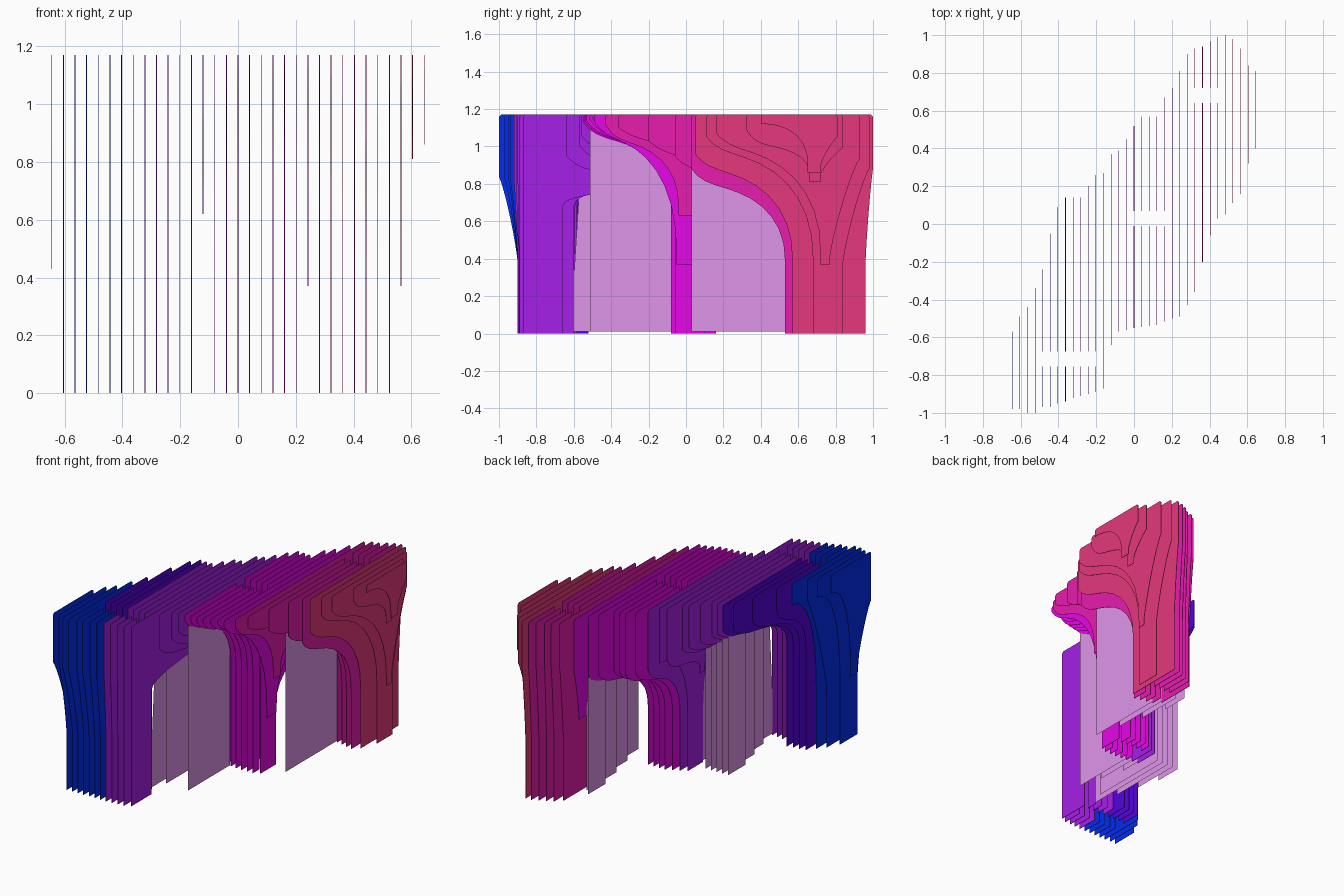
import bpy, bmesh, math

if "Cube" in bpy.data.objects:
    bpy.data.objects.remove(bpy.data.objects["Cube"])

TOP, STEP, THICK = 1.17, 0.0403, 0.003

# Plan extents of the 33 ribs, left to right
FRONT = [-.98, -.98, -1, -1, -.97, -.97, -.95, -.94, -.92, -.91, -.90, -.89, -.87, -.64, -.57, -.56,
         -.55, -.545, -.54, -.535, -.515, -.50, -.49, -.43, -.36, -.20, -.06, .03, .05, .11, .16, .32, .40]
BACK = [-.57, -.49, -.44, -.34, -.24, -.05, .09, .14, .14, .14, .20, .26, .27, .37, .39, .45,
        .52, .57, .57, .57, .67, .72, .81, .90, .93, .94, .97, .99, 1, .98, .93, .84, .81]

# Height of the underside at each rib's front and back tip, keyed by rib number
FRONT_TIP = [(-16, .85), (-4, .8), (-3, .95), (-1, 1.06), (0, 1.13), (5, 1.15), (8, 1.1), (9, 1.03),
             (10, .95), (11, .88), (12, .96), (13, 1.05), (16, 1.12)]
BACK_TIP = [(-16, 1.05), (-9, 1.0), (-5, .9), (-1, .78), (5, .78), (7, .88), (13, .88), (16, 1.05)]

# Legs: (rib number, front edge, back edge, bottom height)
LEGS = [
    [(-16, -.84, -.77, .43), (-15, -.90, -.72, 0), (-14, -.90, -.64, 0), (-12, -.90, -.54, 0),
     (-9, -.90, -.52, 0), (-8, -.90, -.58, 0), (-5, -.89, -.60, 0), (-4, -.87, -.66, 0)],
    [(-3, -.02, .03, .62), (-2, -.06, .10, 0), (1, -.08, .16, 0), (4, -.08, .16, 0),
     (5, -.06, .10, 0), (6, -.05, .05, .37), (7, -.04, .03, .63)],
    [(6, .68, .76, .5), (7, .60, .86, 0), (8, .56, .90, 0), (11, .53, .96, 0), (12, .57, .96, 0),
     (13, .68, .84, 0), (14, .72, .77, .37), (15, .66, .72, .81), (16, .65, .72, .86)],
]
# Column slots: (first rib, last rib, front edge, back edge)
SLOTS = [(-12, -5, -.755, -.675), (0, 4, -.01, .07), (8, 11, .64, .72)]
# Pale panels stepping back under the arches: rib number -> (front edge, back edge)
INFILL = {-8: (-.15, .03), -7: (-.30, .03), -6: (-.45, .03), -5: (-.60, .03), -4: (-.512, .03),
          -2: (-.20, -.06), -1: (-.36, -.07), 0: (-.512, -.08),
          5: (.54, .72), 6: (.37, .68), 7: (.20, .60), 8: (.03, .56)}


def material(name, rgb):
    m = bpy.data.materials.new(name)
    m.diffuse_color = (*rgb, 1)
    m.use_nodes = True
    m.node_tree.nodes["Principled BSDF"].inputs["Base Color"].default_value = m.diffuse_color
    return m


BLUE = material("blue", (.001, .025, .85))
INDIGO = material("indigo", (.09, .001, .7))
PURPLE = material("purple", (.38, .014, .8))
MAGENTA = material("magenta", (.8, .002, .8))
ROSE = material("rose", (.8, .012, .42))
CRIMSON = material("crimson", (.78, .04, .2))
LILAC = material("lilac", (.74, .3, .82))


def lerp_keys(keys, t):
    for p, q in zip(keys, keys[1:]):
        if p[0] <= t <= q[0]:
            f = (t - p[0]) / (q[0] - p[0])
            return [u + (v - u) * f for u, v in zip(p[1:], q[1:])]
    return None


def arch(tip, height, edge, bottom, n=12):
    """Underside curve from an overhanging tip down to a leg edge."""
    spring = min(max(.38, bottom + .04), height - .05)
    span = abs(tip - edge)
    if bottom == 0 and span > .3 and (height > 1.05 or edge < -.4):
        spring = .68
    p = 2.3 if span > .2 else 1.2
    curl = .09 if span > .3 else 0
    pts = []
    for k in range(n + 1):
        t = .5 - .5 * math.cos(math.pi * k / n)
        z = spring + (height - curl - spring) * (1 - min(t, 1) ** p) ** (1 / p)
        pts.append((tip + (edge - tip) * t, z + curl * math.exp(-t / .12)))
    return pts + [(edge, bottom)]


def sheet(name, x, pts, mat, thick=THICK):
    bm = bmesh.new()
    clean = [p for k, p in enumerate(pts) if abs(p[0] - pts[k - 1][0]) + abs(p[1] - pts[k - 1][1]) > 1e-4]
    face = bm.faces.new([bm.verts.new((x - thick / 2, y, z)) for y, z in clean])
    face.normal_update()
    if thick:
        grown = bmesh.ops.extrude_face_region(bm, geom=[face], use_keep_orig=True)["geom"]
        bmesh.ops.translate(bm, vec=(thick, 0, 0), verts=[g for g in grown if isinstance(g, bmesh.types.BMVert)])
        bmesh.ops.recalc_face_normals(bm, faces=bm.faces[:])
    mesh = bpy.data.meshes.new(name)
    bm.to_mesh(mesh)
    bm.free()
    mesh.materials.append(mat)
    bpy.context.collection.objects.link(bpy.data.objects.new(name, mesh))


def infill(name, x, under, a, b):
    """Pale panel closing the opening between a and b, below the rib's underside."""
    top = []
    for k in range(25):
        y = a + (b - a) * k / 24
        z = .68
        for p, q in zip(under, under[1:]):
            if p[0] < q[0] and p[0] <= y <= q[0]:
                z = p[1] + (q[1] - p[1]) * (y - p[0]) / (q[0] - p[0])
                break
        top.append((y, max(z, .3)))
    sheet(name, x, [(b, .01), (a, .01)] + top[::1], LILAC, 0)


for n, (y0, y1) in enumerate(zip(FRONT, BACK)):
    i = n - 16
    x = i * STEP
    h0, h1 = lerp_keys(FRONT_TIP, i)[0], lerp_keys(BACK_TIP, i)[0]
    legs = [leg for leg in (lerp_keys(k, i) for k in LEGS) if leg]

    # Underside: front arch, legs, arches between legs, back arch
    front = arch(y0, h0, legs[0][0], legs[0][2])
    back = arch(y1, h1, legs[-1][1], legs[-1][2])[::-1]
    middle = []
    for p, q in zip(legs, legs[1:]):
        mid = (p[1] + q[0]) / 2
        middle += arch(mid, .84, p[1], p[2])[::-1] + arch(mid, .84, q[0], q[2])[1:]
    r = .01
    front_part = [(y0 + r, TOP), (y0, TOP - r)] + front
    back_part = middle + back + [(y1, TOP - r), (y1 - r, TOP)]

    slot = next((s for s in enumerate(SLOTS) if s[1][0] <= i <= s[1][1]), None)
    if slot:
        # Rib split in two by a column slot
        k, (_, _, s0, s1) = slot
        left = BLUE if i < -8 else PURPLE
        colours = [(left, INDIGO if i < -8 else PURPLE), (MAGENTA, MAGENTA), (ROSE, ROSE)][k]
        sheet(f"rib_front_{n:02d}", x, front_part + [(s0, 0), (s0, TOP)], colours[0])
        sheet(f"rib_back_{n:02d}", x, [(s1, TOP), (s1, 0)] + back_part, colours[1])
    else:
        mat = BLUE if i < -12 else PURPLE if i < 0 else MAGENTA if i < 7 else ROSE if i < 12 else CRIMSON
        sheet(f"rib_{n:02d}", x, front_part + back_part, mat)
    if i in INFILL:
        infill(f"infill_{n:02d}", x, front + middle + back, *INFILL[i])
